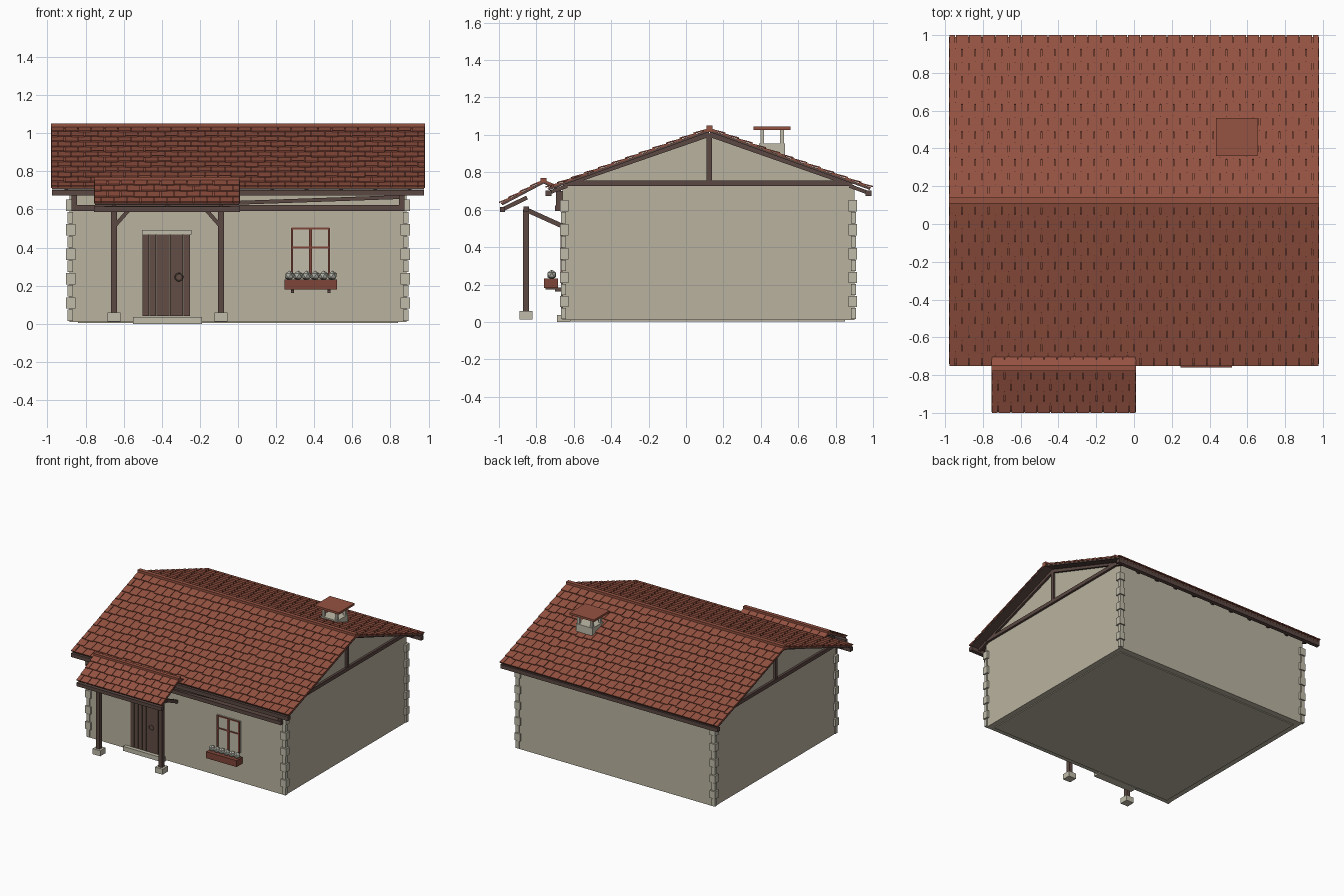
import bpy, bmesh, math, random
from mathutils import Matrix, Vector

random.seed(4)
if "Cube" in bpy.data.objects:
    bpy.data.objects.remove(bpy.data.objects["Cube"])


def material(name, rgb):
    m = bpy.data.materials.new(name)
    m.use_nodes = True
    m.diffuse_color = (*rgb, 1)
    m.node_tree.nodes["Principled BSDF"].inputs["Base Color"].default_value = (*rgb, 1)
    return m


PLASTER = material("plaster", (0.49, 0.45, 0.35))
STONE = material("pale stone", (0.53, 0.50, 0.40))
TILE = material("clay tile", (0.30, 0.085, 0.053))
TIMBER = material("dark timber", (0.105, 0.065, 0.054))
DOOR = material("door wood", (0.12, 0.075, 0.058))
PAINT = material("red brown paint", (0.21, 0.06, 0.04))
FLOWER = material("grey flowers", (0.42, 0.43, 0.37))
X = Vector((1, 0, 0))


class Part:
    """Collects simple solids into one named object."""

    def __init__(self, name, mat):
        self.name, self.mat, self.bm = name, mat, bmesh.new()

    def box(self, x0, x1, y0, y1, z0, z1):
        c = Vector((x0 + x1, y0 + y1, z0 + z1)) / 2
        s = Matrix.Diagonal((x1 - x0, y1 - y0, z1 - z0, 1))
        bmesh.ops.create_cube(self.bm, size=1, matrix=Matrix.Translation(c) @ s)
        return self

    def beam(self, p, q, width, depth, side=X):
        """Square timber from p to q; width is measured along side."""
        p, q = Vector(p), Vector(q)
        v = (q - p).normalized()
        n = side.cross(v).normalized()
        u = v.cross(n)
        rot = Matrix((u, v, n)).transposed().to_4x4()
        s = Matrix.Diagonal((width, (q - p).length, depth, 1))
        bmesh.ops.create_cube(self.bm, size=1, matrix=Matrix.Translation((p + q) / 2) @ rot @ s)
        return self

    def done(self):
        bmesh.ops.recalc_face_normals(self.bm, faces=self.bm.faces)
        me = bpy.data.meshes.new(self.name)
        self.bm.to_mesh(me)
        self.bm.free()
        me.materials.append(self.mat)
        ob = bpy.data.objects.new(self.name, me)
        bpy.context.collection.objects.link(ob)
        return ob


def roof_slope(name, x0, x1, top, eave, rows, cols):
    """Boarded slope covered with staggered overlapping tiles."""
    a, b = Vector((0, *top)), Vector((0, *eave))
    v = (b - a).normalized()
    n = X.cross(v)
    n = n if n.z > 0 else -n
    length = (b - a).length
    mid = X * (x0 + x1) / 2
    Part(name + "_boards", TIMBER).beam(a + mid - n * 0.010, b + mid - n * 0.010 - v * 0.01,
                                        x1 - x0 - 0.01, 0.01).done()
    tiles = Part(name + "_tiles", TILE)
    tiles.beam(a + mid - n * 0.003, b + mid - n * 0.003 - v * 0.008, x1 - x0, 0.004)
    pitch, w = length / rows, (x1 - x0) / cols
    for r in range(rows):
        for c in range(cols + r % 2):
            left = x0 + (c - 0.5 * (r % 2)) * w
            l, rt = max(left, x0), min(left + w, x1)
            end = min((r + 1) * pitch + random.uniform(0, 0.16) * pitch, length)
            m = X * (l + rt) / 2
            tiles.beam(a + m + v * r * pitch, a + m + v * end + n * 0.007, rt - l - 0.004, 0.007)
    tiles.done()


# Walls with gable ends
RIDGE, SIDE, FRONT, BACK = 0.125, 0.885, -0.66, 0.90
walls = Part("walls", PLASTER)
outline = [(FRONT, 0.01), (BACK, 0.01), (BACK, 0.73), (RIDGE, 1.005), (FRONT, 0.73)]
face = walls.bm.faces.new([walls.bm.verts.new((-SIDE, y, z)) for y, z in outline])
new = bmesh.ops.extrude_face_region(walls.bm, geom=[face])["geom"]
bmesh.ops.translate(walls.bm, vec=X * 2 * SIDE, verts=[g for g in new if isinstance(g, bmesh.types.BMVert)])
walls.done()
Part("foundation", PLASTER).box(-0.84, 0.84, -0.62, 0.85, 0.003, 0.012).done()

# Corner stones, long and short alternately
quoins = Part("corner_stones", STONE)
STEPS = 10
h = 0.64 / STEPS
for sx in (-1, 1):
    for cy, sy in ((FRONT, -1), (BACK, 1)):
        for i in range(STEPS):
            inset = 0.032 if i % 2 else 0.018
            proud = 0.018 if i % 2 else 0.011
            xs = sorted((sx * (SIDE - inset), sx * (SIDE + proud)))
            ys = sorted((cy - sy * inset, cy + sy * proud * 0.8))
            quoins.box(*xs, *ys, 0.015 + i * h, 0.011 + (i + 1) * h)
quoins.done()

# Main roof
EAVES = ((-0.748, 0.715), (0.997, 0.717))
for label, eave in zip(("front_roof", "back_roof"), EAVES):
    roof_slope(label, -0.98, 0.98, (RIDGE, 1.032), eave, 12, 28)
Part("ridge_cap", TILE).box(-0.98, 0.98, RIDGE - 0.016, RIDGE + 0.016, 1.015, 1.05).done()

# Eave boards and rafter tails
eaves = Part("eave_boards", TIMBER)
tails = Part("rafter_tails", TIMBER)
for y, s in ((-0.735, 1), (0.975, -1)):
    eaves.box(-0.975, 0.975, y - 0.016, y + 0.016, 0.672, 0.703)
    for i in range(11):
        x = -0.9 + i * 0.18
        tails.beam((x, y, 0.69), (x, y + s * 0.1, 0.727), 0.02, 0.02)
eaves.done()
tails.done()

# Gable trusses
truss = Part("gable_trusses", TIMBER)
for s in (-1, 1):
    x = s * (SIDE + 0.003)
    truss.box(x - 0.015, x + 0.015, FRONT + 0.01, BACK - 0.01, 0.727, 0.757)
    truss.box(x - 0.013, x + 0.013, RIDGE - 0.015, RIDGE + 0.015, 0.75, 1.0)
    for y, z in ((FRONT + 0.01, 0.737), (BACK - 0.01, 0.737)):
        truss.beam((x, y, z), (x, RIDGE, 1.005), 0.03, 0.03)
truss.done()

# Timber frame along the top of the front wall
frame = Part("front_wall_frame", TIMBER)
frame.box(-0.875, 0.875, -0.70, FRONT, 0.592, 0.622)
frame.beam((-0.86, -0.675, 0.605), (0.86, -0.675, 0.665), 0.022, 0.02, Vector((0, 1, 0)))
for s in (-1, 1):
    frame.box(s * 0.86 - 0.014, s * 0.86 + 0.014, -0.695, FRONT, 0.60, 0.70)
frame.done()

# Porch roof
PX0, PX1 = -0.755, 0.01
roof_slope("porch_front", PX0, PX1, (-0.762, 0.756), (-0.997, 0.632), 4, 11)
roof_slope("porch_back", PX0, PX1, (-0.762, 0.756), (-0.655, 0.706), 1, 11)
Part("porch_ridge_cap", TILE).box(PX0, PX1, -0.777, -0.747, 0.745, 0.77).done()

# Porch posts, braces and beams
porch = Part("porch_frame", TIMBER)
bases = Part("porch_post_bases", STONE)
PY = -0.855
porch.box(PX0, PX1, -0.995, -0.967, 0.587, 0.615)
porch.box(-0.70, -0.04, PY - 0.015, PY + 0.015, 0.59, 0.618)
for x, s in ((-0.65, 1), (-0.09, -1)):
    porch.box(x - 0.016, x + 0.016, PY - 0.016, PY + 0.016, 0.05, 0.60)
    porch.beam((x, PY, 0.51), (x + s * 0.075, PY, 0.595), 0.02, 0.02, Vector((0, 1, 0)))
    porch.beam((x, PY, 0.60), (x, FRONT, 0.512), 0.025, 0.025)
    bases.box(x - 0.034, x + 0.034, PY - 0.034, PY + 0.034, 0.013, 0.058)
for x in (-0.65, -0.37, -0.09):
    porch.beam((x, -0.98, 0.602), (x, -0.85, 0.665), 0.02, 0.022)
porch.done()
bases.done()

# Door with planks, surround and ring handle
planks = Part("door_planks", DOOR)
for i in range(7):
    x = -0.50 + i * 0.25 / 7
    planks.box(x, x + 0.034, -0.668, FRONT, 0.04, 0.468)
planks.done()
Part("door_lintel", STONE).box(-0.505, -0.245, -0.672, FRONT, 0.468, 0.492).done()
Part("door_surround", PLASTER).box(-0.555, -0.185, -0.664, FRONT, 0.492, 0.542).done()
Part("door_step", STONE).box(-0.55, -0.19, -0.69, -0.62, 0.0, 0.036).done()
bpy.ops.mesh.primitive_torus_add(major_segments=20, minor_segments=6, major_radius=0.02, minor_radius=0.003,
                                 location=(-0.31, -0.672, 0.245), rotation=(math.pi / 2, 0, 0))
ring = bpy.context.object
ring.name = "door_handle"
ring.data.materials.append(TIMBER)
bpy.ops.object.shade_smooth_by_angle()

# Window
Part("window_pane", STONE).box(0.272, 0.488, -0.664, FRONT, 0.25, 0.508).done()
bars = Part("window_bars", PAINT)
for x, w in ((0.283, 0.006), (0.38, 0.008), (0.477, 0.006)):
    bars.box(x - w, x + w, -0.672, FRONT, 0.25, 0.502)
for z in (0.40, 0.499):
    bars.box(0.28, 0.48, -0.67, FRONT, z - 0.005, z + 0.005)
bars.done()

# Flower box with blooms
Part("flower_box", PAINT).box(0.245, 0.52, -0.76, -0.685, 0.18, 0.232).done()
brackets = Part("flower_box_brackets", TIMBER)
for x in (0.285, 0.478):
    brackets.box(x - 0.008, x + 0.008, -0.70, FRONT, 0.162, 0.182)
    brackets.box(x - 0.008, x + 0.008, -0.75, FRONT, 0.174, 0.184)
brackets.done()
blooms = Part("flowers", FLOWER)
for i in range(6):
    bmesh.ops.create_icosphere(blooms.bm, subdivisions=1, radius=0.027,
                               matrix=Matrix.Translation((0.27 + i * 0.045, -0.718, 0.252)))
blooms.done()

# Chimney with an open top under a tile slab
CX, CY = 0.545, 0.46
Part("chimney_base", STONE).box(CX - 0.075, CX + 0.075, CY - 0.07, CY + 0.07, 0.85, 0.955).done()
legs = Part("chimney_legs", STONE)
for dx in (-0.058, 0.058):
    for dy in (-0.053, 0.053):
        legs.box(CX + dx - 0.01, CX + dx + 0.01, CY + dy - 0.01, CY + dy + 0.01, 0.95, 1.03)
legs.done()
Part("chimney_cap", TILE).box(CX - 0.11, CX + 0.11, CY - 0.1, CY + 0.1, 1.027, 1.044).done()
